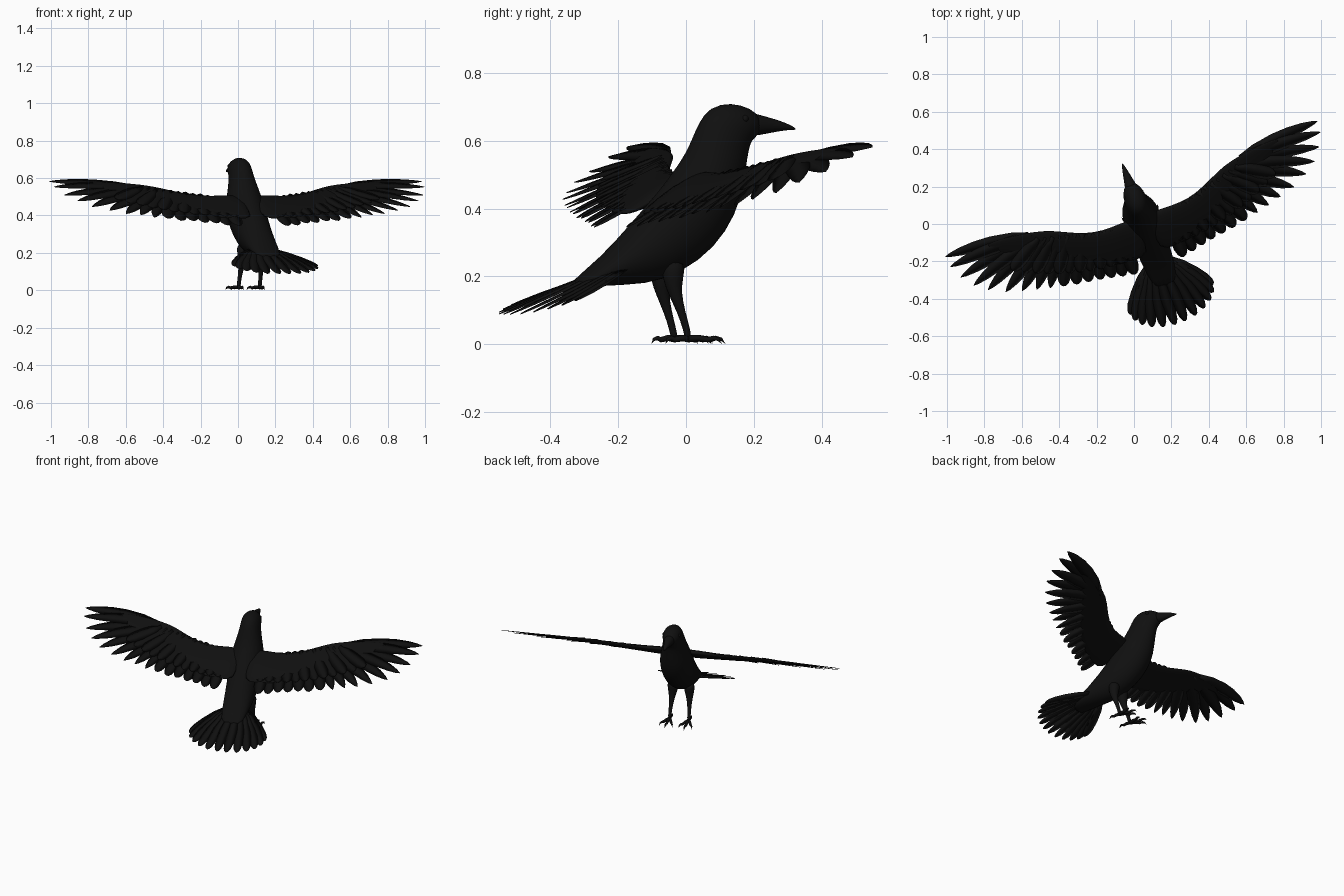
import bpy, bmesh, math
from mathutils import Vector, Matrix

cube = bpy.data.objects.get("Cube")
if cube:
    bpy.data.objects.remove(cube)

black = bpy.data.materials.new("feather black")
black.use_nodes = True
COLOUR = (0.005, 0.005, 0.005, 1)
black.diffuse_color = COLOUR
black.node_tree.nodes["Principled BSDF"].inputs["Base Color"].default_value = COLOUR

# The bird is built facing +y, then turned a little towards -x
POSE = Matrix.Translation((0.055, 0, 0)) @ Matrix.Rotation(math.radians(20), 4, "Z")


def finish(name, bm, mirror=False, subdivide=0):
    bmesh.ops.recalc_face_normals(bm, faces=bm.faces)
    mesh = bpy.data.meshes.new(name)
    bm.to_mesh(mesh)
    bm.free()
    mesh.materials.append(black)
    mesh.shade_smooth()
    ob = bpy.data.objects.new(name, mesh)
    bpy.context.collection.objects.link(ob)
    ob.matrix_world = POSE
    if mirror:
        ob.modifiers.new("Mirror", "MIRROR").use_mirror_merge = False
    if subdivide:
        sub = ob.modifiers.new("Smooth", "SUBSURF")
        sub.levels = sub.render_levels = subdivide
    return ob


def loft(name, strands, **options):
    """Skin each strand, a list of equal rings of points, as a capped tube."""
    bm = bmesh.new()
    for rings in strands:
        rows = [[bm.verts.new(p) for p in ring] for ring in rings]
        n = len(rows[0])
        for a, b in zip(rows, rows[1:]):
            for i in range(n):
                j = (i + 1) % n
                bm.faces.new((a[i], a[j], b[j], b[i]))
        bm.faces.new(rows[0])
        bm.faces.new(rows[-1])
    return finish(name, bm, **options)


def oval(top, bottom, half_width, n=14):
    """Ring across the body between a top and a bottom (y, z) point."""
    t, b = Vector((0, *top)), Vector((0, *bottom))
    mid, up = (t + b) / 2, (t - b) / 2
    angles = [math.tau * i / n for i in range(n)]
    return [mid + up * math.cos(a) + Vector((half_width * math.sin(a), 0, 0)) for a in angles]


def tube(path, n=8):
    """Round rings along (point, radius) pairs."""
    pts = [Vector(p) for p, r in path]
    rings = []
    for k, (p, r) in enumerate(path):
        d = (pts[min(k + 1, len(pts) - 1)] - pts[max(k - 1, 0)]).normalized()
        side = d.orthogonal().normalized()
        other = d.cross(side)
        rings.append([pts[k] + r * (side * math.cos(math.tau * i / n) + other * math.sin(math.tau * i / n))
                      for i in range(n)])
    return rings


ROUNDED = [(0, .5), (.25, .9), (.55, 1), (.8, .95), (.92, .72), (.98, .4), (1, .06)]
POINTED = [(0, .5), (.2, .9), (.45, 1), (.65, .9), (.82, .66), (.94, .34), (1, .04)]


def feather(root, tip, width, surface, lift, shape, bend=0.0):
    """Thin blade lying on a surface that maps (x, y, lift) to a point."""
    root, tip = Vector(root), Vector(tip)
    d = (tip - root).normalized()
    side = Vector((-d.y, d.x))
    rings = []
    for t, w in shape:
        c = root.lerp(tip, t) + side * bend * math.sin(math.pi * t)
        thick = 0.006 * (1 - t) + 0.0015
        e, f = c + side * width * w, c - side * width * w
        rings.append([surface(e.x, e.y, lift), surface(c.x, c.y, lift + thick),
                      surface(f.x, f.y, lift), surface(c.x, c.y, lift - thick)])
    return rings


def wing_plane(x, y, lift):
    return Vector((x, y, 0.475 + 0.55 * y + lift))


def tail_plane(x, y, lift):
    return Vector((x, y, 0.085 + 0.42 * (y + 0.56) + lift))


# Body, neck and head: top point, bottom point, half width
body_rings = [
    ((-.36, .178), (-.355, .16), .06), ((-.25, .265), (-.28, .172), .082),
    ((-.17, .36), (-.12, .172), .092), ((-.08, .455), (-.02, .205), .102),
    ((-.02, .535), (.085, .275), .106), ((.0, .565), (.155, .38), .1),
    ((.02, .605), (.178, .465), .082), ((.04, .655), (.192, .55), .066),
    ((.075, .703), (.2, .59), .062), ((.14, .715), (.212, .605), .056),
    ((.2, .698), (.222, .614), .04), ((.23, .672), (.232, .628), .02)]
loft("body", [[oval(*r) for r in body_rings]], subdivide=1)

# Beak
beak_rings = [((.185, .692), (.185, .608), .042), ((.225, .68), (.225, .614), .031),
              ((.285, .664), (.28, .625), .019), ((.325, .649), (.32, .632), .01),
              ((.346, .637), (.344, .631), .002)]
loft("beak", [[oval(*r, n=10) for r in beak_rings]], subdivide=1)

# Eyes
bm = bmesh.new()
bmesh.ops.create_uvsphere(bm, u_segments=12, v_segments=8, radius=0.011,
                          matrix=Matrix.Translation((.046, .168, .665)))
finish("eyes", bm, mirror=True)

# Wing arms: x, leading y, rear y, half thickness
arm_sections = [(.02, .055, -.17, .036), (.12, .05, -.17, .032), (.22, .046, -.16, .026),
                (.315, .063, -.13, .022), (.42, .112, -.09, .019), (.51, .154, -.04, .017),
                (.62, .175, .03, .013), (.74, .187, .1, .009), (.84, .19, .155, .005)]
arm = []
for x, front, rear, thick in arm_sections:
    ring = []
    for i in range(12):
        a = math.tau * i / 12
        y = (front + rear) / 2 + (front - rear) / 2 * math.cos(a)
        ring.append(wing_plane(x, y, thick * math.sin(a) * (0.75 + 0.35 * math.cos(a))))
    arm.append(ring)
loft("wing_arms", [arm], mirror=True, subdivide=1)

# Flight feathers, from the wing tip inwards
tips = [(1.058, .2), (1.053, .14), (1.02, .068), (.97, .003), (.905, -.045), (.82, -.088),
        (.735, -.113), (.66, -.133), (.59, -.15), (.52, -.165), (.45, -.18), (.385, -.19),
        (.32, -.2), (.26, -.212), (.2, -.225), (.14, -.237)]
flight = []
for i, tip in enumerate(tips):
    if i < 9:
        k = i / 8
        root, shape, width = (.6 - .16 * k, .155 - .07 * k), POINTED, .033 + .004 * k
    else:
        k = (i - 9) / 6
        root, shape, width = (.41 - .29 * k, .06 - .04 * k), ROUNDED, .038
    bend = 0.012 if i < 5 else 0.004
    flight.append(feather(root, tip, width, wing_plane, -0.003 + 0.004 * (i % 2), shape, bend))
loft("flight_feathers", flight, mirror=True)

# Shorter covert feathers overlapping the flight feathers
coverts = []
for i in range(12):
    k = i / 11
    root = (.14 + .42 * k, .02 + .1 * k)
    tip = (.13 + .62 * k, -.16 + .17 * k * k)
    coverts.append(feather(root, tip, .036, wing_plane, 0.007 + 0.002 * (i % 2), ROUNDED))
loft("wing_coverts", coverts, mirror=True)

# Tail fan
fan = []
for i in range(6):
    a = math.radians(7 + 16 * i)
    root = (.065 * math.sin(a), -.22)
    tip = (.238 * math.sin(a), -.422 - .142 * math.cos(a))
    fan.append(feather(root, tip, .03, tail_plane, 0.004 - 0.003 * i, ROUNDED, 0.006))
loft("tail_feathers", fan, mirror=True)

# Legs with feathered thighs
leg = [((.05, -.055, .25), .042), ((.052, -.062, .195), .034), ((.055, -.053, .145), .02),
       ((.058, -.036, .095), .013), ((.06, -.02, .045), .011), ((.06, -.014, .014), .012)]
loft("legs", [tube(leg)], mirror=True, subdivide=1)

# Toes ending in hooked claws: direction in degrees from straight ahead, length
toes = []
for angle, length in ((-24, .1), (0, .115), (26, .098), (180, .072)):
    d = Vector((math.sin(math.radians(angle)), math.cos(math.radians(angle)), 0))
    steps = ((0, .016, .011), (.3, .018, .009), (.6, .013, .008), (.75, .018, .007),
             (.9, .014, .005), (1, .002, .001))
    toes.append(tube([(Vector((.06, -.014, z)) + d * length * t, r) for t, z, r in steps]))
loft("toes", toes, mirror=True)
